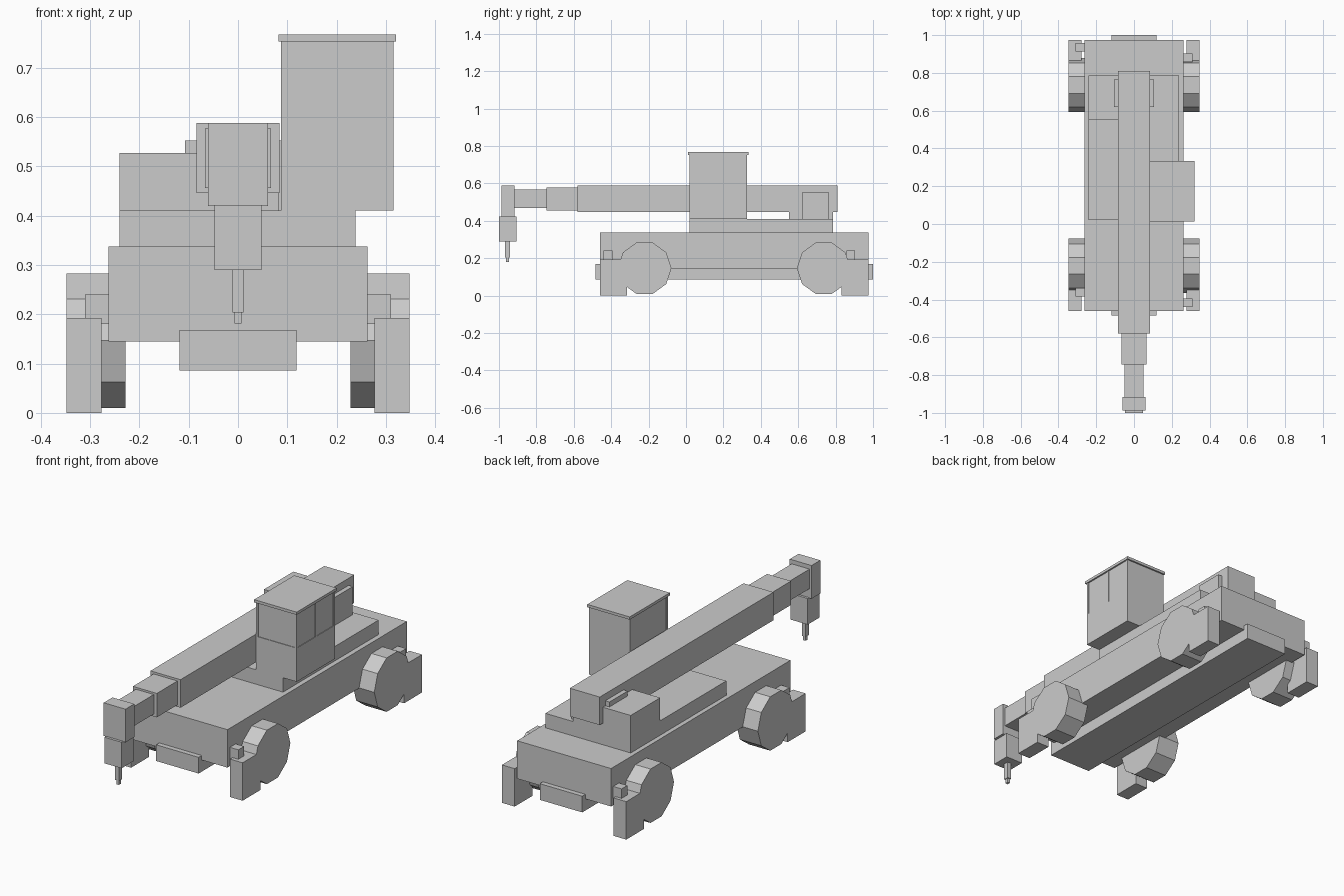
import bpy, bmesh, math
from mathutils import Matrix

if "Cube" in bpy.data.objects:
    bpy.data.objects.remove(bpy.data.objects["Cube"])


def box(name, x0, x1, y0, y1, z0, z1):
    """Axis-aligned box given by its extents."""
    bm = bmesh.new()
    bmesh.ops.create_cube(bm, size=1)
    for v in bm.verts:
        v.co = ((x0 + x1) / 2 + v.co.x * (x1 - x0),
                (y0 + y1) / 2 + v.co.y * (y1 - y0),
                (z0 + z1) / 2 + v.co.z * (z1 - z0))
    return finish(name, bm)


def finish(name, bm):
    me = bpy.data.meshes.new(name)
    bm.to_mesh(me)
    bm.free()
    ob = bpy.data.objects.new(name, me)
    bpy.context.collection.objects.link(ob)
    return ob


def wheel(name, x, y, z, radius, width):
    """Ten-sided wheel with its axle along x and a flat top and bottom."""
    bm = bmesh.new()
    bmesh.ops.create_cone(bm, cap_ends=True, segments=10, radius1=radius,
                          radius2=radius, depth=width)
    bm.transform(Matrix.Rotation(math.pi / 2, 4, 'Y'))
    # put a vertex exactly on the +y axis
    v = bm.verts[:][0].co
    bm.transform(Matrix.Rotation(-math.atan2(v.z, v.y), 4, 'X'))
    bm.transform(Matrix.Translation((x, y, z)))
    return finish(name, bm)


# Chassis and the narrow underframe ending in two bumpers
box("chassis", -0.263, 0.263, -0.46, 0.975, 0.145, 0.337)
box("underframe", -0.119, 0.119, -0.485, 1.0, 0.086, 0.168)

# Wheels, outrigger legs and small steps; the layout is point-symmetric
MID = 0.2575
for side, s in (("right", 1), ("left", -1)):
    for end, e in (("front", -1), ("rear", 1)):
        tag = f"{end}_{side}"
        wheel("wheel_" + tag, s * 0.288, MID + e * 0.479, 0.1465, 0.1435, 0.12)
        a, b = sorted((MID + e * 0.574, MID + e * 0.7175))
        xs = sorted((s * 0.277, s * 0.348))
        box("outrigger_leg_" + tag, *xs, a, b, 0, 0.192)
        c = MID + e * 0.65 + (-0.025 if s > 0 else 0.025)
        c += 0.02 * s * e if e * s < 0 else 0
        c = {(1, -1): -0.417, (-1, -1): -0.362, (1, 1): 0.88, (-1, 1): 0.935}[(s, e)]
        xs = sorted((s * 0.255, s * 0.31))
        box("outrigger_beam_" + tag, *xs, c - 0.023, c + 0.023, 0.18, 0.24)

# Slewing platform, boom support and pivot
box("platform", -0.24, 0.238, 0.02, 0.785, 0.337, 0.41)
box("boom_support", -0.24, 0.083, 0.55, 0.785, 0.40, 0.527)
box("boom_pivot", -0.107, 0.107, 0.62, 0.765, 0.41, 0.552)

# Telescopic boom
box("boom_base", -0.084, 0.084, -0.58, 0.81, 0.446, 0.588)
box("boom_middle", -0.067, 0.067, -0.745, -0.57, 0.456, 0.577)
box("boom_end", -0.05, 0.05, -0.925, -0.735, 0.468, 0.567)
box("boom_head", -0.061, 0.061, -0.987, -0.917, 0.42, 0.588)
box("hook_block", -0.048, 0.048, -1.0, -0.905, 0.29, 0.422)
box("hook_shank", -0.011, 0.011, -0.968, -0.942, 0.204, 0.295)
box("hook_tip", -0.007, 0.007, -0.963, -0.947, 0.181, 0.21)

# Cab: solid base, slightly recessed windows, posts, solid back, roof
X0, X1, Y0, Y1, ZW, ZT = 0.087, 0.315, 0.02, 0.325, 0.58, 0.756
box("cab_base", X0, X1, Y0, Y1, 0.41, ZW)
r, p = 0.003, 0.012
box("cab_windows", X0 + r, X1 - r, Y0 + r, Y1 - r, ZW, ZT)
box("cab_back", X0, X1, Y1 - p, Y1, ZW, ZT)
box("cab_post_left", X0, X0 + p, Y0, Y0 + p, ZW, ZT)
box("cab_post_right", X1 - p, X1, Y0, Y0 + p, ZW, ZT)
box("cab_door_post", X1 - p, X1, 0.17, 0.182, ZW, ZT)
box("cab_roof", X0 - 0.005, X1 + 0.005, Y0 - 0.008, Y1 + 0.008, ZT - 0.003, 0.767)
